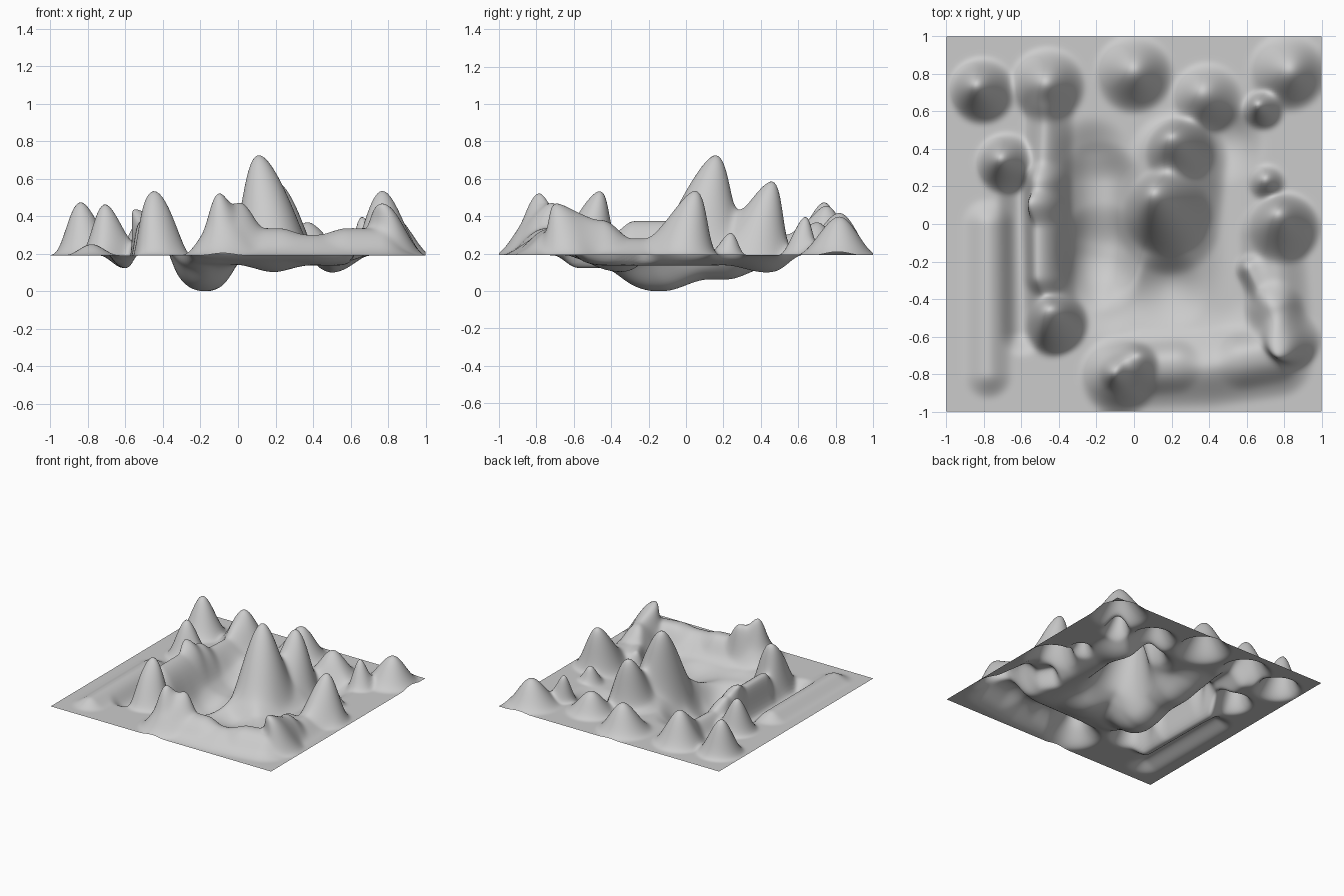
import bpy, bmesh, math

BASE = 0.19      # level of the flat ground
N = 160          # grid cells per side

# Each push: path points, radius, height reached, sideways lean xy
VALLEYS = [
    ([(-0.22, 0.36), (-0.19, -0.38)], 0.22, 0.125, 0, 0),           # west moat
    ([(-0.10, -0.42), (0.45, -0.42)], 0.27, 0.14, 0, 0),            # south moat
    ([(0.50, -0.40), (0.48, 0.43)], 0.24, 0.135, 0, 0),             # east moat
    ([(0.19, -0.35)], 0.22, 0.10, 0, 0),                            # south hollow
    ([(0.48, 0.42)], 0.22, 0.095, 0, 0),                            # east hollow
    ([(-0.18, 0.22), (-0.18, -0.25)], 0.23, 0.06, 0, 0),            # long hollow
    ([(-0.18, -0.17), (-0.17, -0.12)], 0.24, -0.002, 0, 0),         # deepest hollow
    ([(-0.61, 0.20), (-0.60, -0.58)], 0.13, 0.12, 0, 0),            # west trench
]
RIDGES = [
    ([(-0.78, 0.0), (-0.78, -0.80)], 0.14, 0.25, 0, 0),             # low outer ridge
    ([(-0.45, 0.60), (-0.47, 0.2), (-0.44, -0.58)], 0.14, 0.30, -0.02, 0),  # west wall
    ([(-0.46, 0.22), (-0.46, -0.28)], 0.125, 0.375, -0.03, 0),      # west wall crest
    ([(0.05, -0.78), (0.4, -0.77), (0.75, -0.72)], 0.22, 0.30, 0, 0.01),  # south wall
    ([(0.10, -0.77), (0.22, -0.76)], 0.15, 0.335, 0, 0.01),
    ([(0.58, -0.73), (0.74, -0.70)], 0.16, 0.335, 0, 0.01),
    ([(0.78, -0.60), (0.74, -0.05)], 0.19, 0.28, 0, 0),             # east wall
    ([(0.78, -0.58), (0.75, -0.45)], 0.16, 0.38, 0, 0),             # east wall crest
    ([(0.63, -0.24), (0.71, -0.38)], 0.09, 0.28, -0.02, 0.01),      # east spur
    ([(0.19, 0.0), (0.24, 0.34)], 0.28, 0.35, -0.02, 0.02),         # central massif
]
PEAKS = [
    ([(-0.81, 0.71)], 0.185, 0.48, -0.03, 0.03),
    ([(-0.46, 0.74)], 0.21, 0.46, -0.01, 0.01),
    ([(0.00, 0.80)], 0.22, 0.42, 0, 0.02),
    ([(0.39, 0.67)], 0.20, 0.37, -0.02, 0.03),
    ([(0.82, 0.81)], 0.22, 0.40, 0.01, 0.01),
    ([(0.69, 0.61)], 0.11, 0.41, -0.03, 0.03),
    ([(-0.68, 0.32)], 0.17, 0.47, -0.03, 0.03),
    ([(-0.46, 0.09)], 0.11, 0.44, -0.04, 0.02),
    ([(-0.41, -0.53)], 0.17, 0.54, -0.02, 0.07),
    ([(-0.08, -0.81)], 0.22, 0.42, 0, 0.01),
    ([(-0.09, -0.80)], 0.10, 0.53, -0.01, 0),
    ([(0.01, -0.76)], 0.13, 0.475, 0, 0.03),
    ([(0.25, 0.38)], 0.19, 0.59, -0.03, 0.06),
    ([(0.18, 0.06)], 0.24, 0.73, -0.05, 0.08),
    ([(0.80, -0.02)], 0.20, 0.54, -0.03, 0.07),
    ([(0.71, 0.22)], 0.10, 0.32, -0.01, 0.02),
    ([(0.83, -0.62)], 0.17, 0.47, -0.06, -0.08),
]
PUSHES = VALLEYS + RIDGES + PEAKS


def path_distance(x, y, pts):
    """Shortest distance from a point to a polyline."""
    best = math.hypot(x - pts[0][0], y - pts[0][1])
    for (ax, ay), (bx, by) in zip(pts, pts[1:]):
        ux, uy = bx - ax, by - ay
        t = ((x - ax) * ux + (y - ay) * uy) / (ux * ux + uy * uy)
        t = min(1, max(0, t))
        best = min(best, math.hypot(x - ax - t * ux, y - ay - t * uy))
    return best


def sculpt(v):
    x, y, z = v.co.x, v.co.y, BASE
    sx = sy = 0
    for pts, r, h, dx, dy in PUSHES:
        k = max(0, 1 - path_distance(x, y, pts) / r)
        f = k * k * (3 - 2 * k)
        if f == 0:
            continue
        if h < BASE:
            z = min(z, z + f * (h - z))
        else:
            z = max(z, z + f * (h - z))
        sx += f * dx
        sy += f * dy
    v.co = (min(1, max(-1, x + sx)), min(1, max(-1, y + sy)), z)


# Landscape: one flat sheet pushed up into hills and down into valleys
bm = bmesh.new()
bmesh.ops.create_grid(bm, x_segments=N, y_segments=N, size=1.0)
for vert in bm.verts:
    sculpt(vert)
# Soften creases, keeping the border fixed
inner = [v for v in bm.verts if not v.is_boundary]
for _ in range(4):
    bmesh.ops.smooth_vert(bm, verts=inner, factor=0.5,
                          use_axis_x=True, use_axis_y=True, use_axis_z=True)
low = min(v.co.z for v in bm.verts)
for vert in bm.verts:
    vert.co.z -= low
for face in bm.faces:
    face.smooth = True

mesh = bpy.data.meshes.new("landscape")
bm.to_mesh(mesh)
bm.free()
landscape = bpy.data.objects.new("landscape", mesh)
bpy.context.collection.objects.link(landscape)

grey = bpy.data.materials.new("light grey")
grey.diffuse_color = (0.6, 0.6, 0.6, 1)
mesh.materials.append(grey)
